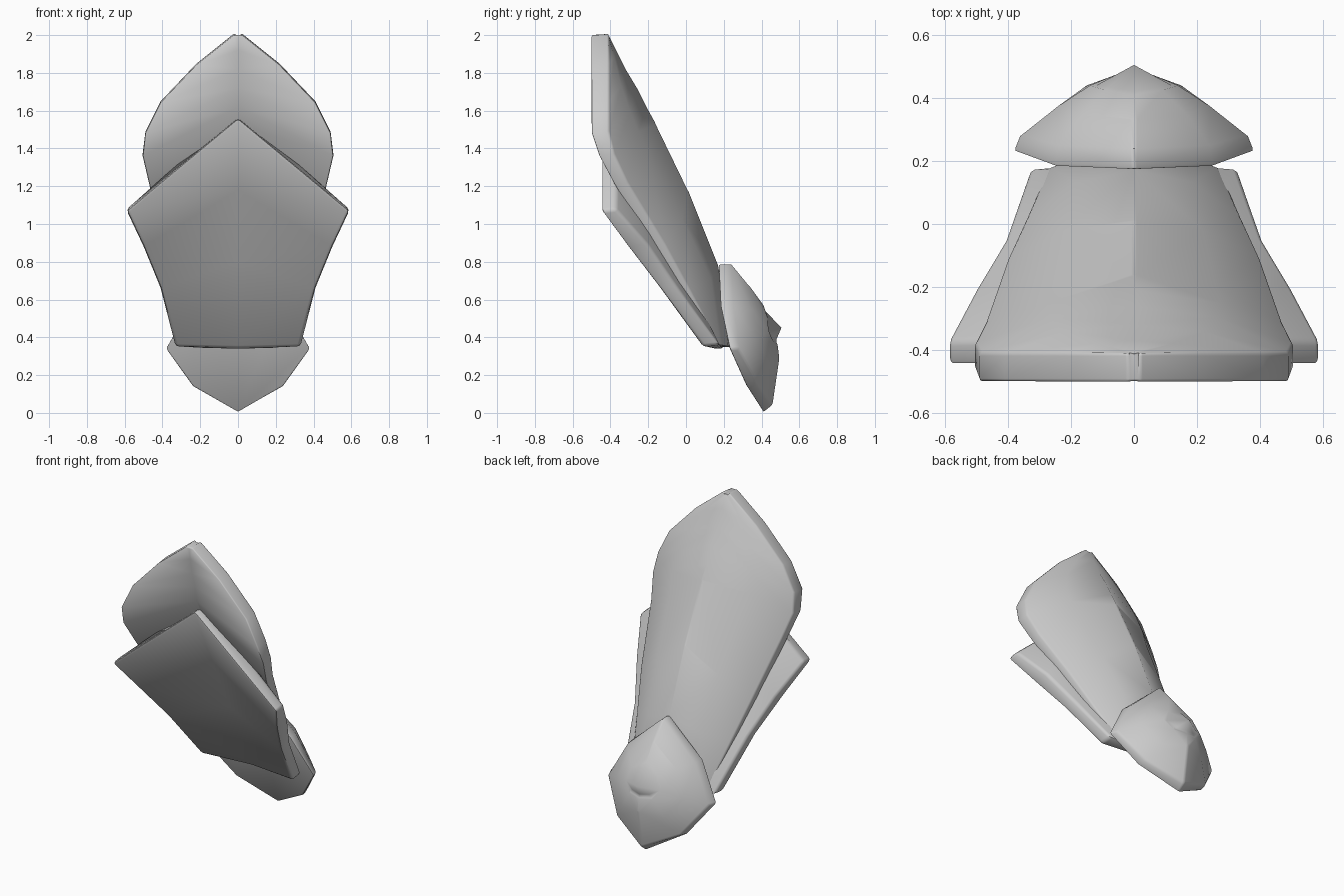
import bpy
import bmesh
import math

old = bpy.data.objects.get("Cube")
if old:
    bpy.data.objects.remove(old, do_unlink=True)

# Single plain material
GREY = (0.6, 0.6, 0.6, 1)
mat = bpy.data.materials.new("plain_grey")
mat.use_nodes = True
mat.diffuse_color = GREY
mat.node_tree.nodes["Principled BSDF"].inputs["Base Color"].default_value = GREY


def loft(name, rows, bevel, close_start=True, close_end=True):
    """Skin rows of half-section points, mirror them across x and soften the edges."""
    bm = bmesh.new()
    grid = [[bm.verts.new(p) for p in row] for row in rows]
    for a, b in zip(grid, grid[1:]):
        for i in range(len(a) - 1):
            bm.faces.new((a[i], a[i + 1], b[i + 1], b[i]))
    if close_start:
        bm.faces.new(grid[0])
    if close_end:
        bm.faces.new(grid[-1])
    bmesh.ops.remove_doubles(bm, verts=bm.verts, dist=0.0005)
    bmesh.ops.recalc_face_normals(bm, faces=bm.faces)
    # Outward direction check on the face furthest back
    rear = max(bm.faces, key=lambda f: f.calc_center_median().y)
    if rear.normal.y < 0:
        bmesh.ops.reverse_faces(bm, faces=bm.faces)
    mesh = bpy.data.meshes.new(name)
    bm.to_mesh(mesh)
    bm.free()
    mesh.materials.append(mat)
    obj = bpy.data.objects.new(name, mesh)
    bpy.context.collection.objects.link(obj)
    mirror = obj.modifiers.new("mirror", 'MIRROR')
    mirror.merge_threshold = 0.001
    soft = obj.modifiers.new("soft_edges", 'BEVEL')
    soft.width = bevel
    soft.segments = 2
    soft.limit_method = 'ANGLE'
    soft.angle_limit = math.radians(42)
    bpy.ops.object.select_all(action='DESELECT')
    obj.select_set(True)
    bpy.context.view_layer.objects.active = obj
    bpy.ops.object.modifier_apply(modifier="mirror")
    bpy.ops.object.modifier_apply(modifier="soft_edges")
    bpy.ops.object.shade_smooth_by_angle(angle=math.radians(48))
    return obj


def section(xe, ze, edge_front, edge_back, zc, mid_front, mid_back, bulge=0.75):
    """Half section: centre front, rim front, rim back, rounded flank, centre back."""
    return [(0, mid_front, zc),
            (xe, edge_front, ze),
            (xe, edge_back, ze + 0.01),
            (xe * 0.55, edge_back + (mid_back - edge_back) * bulge, ze + (zc - ze) * 0.5),
            (0, mid_back, zc)]


# Tall rear shell with a pointed, leaf-shaped head
loft("upper_shell", [section(*r) for r in (
    (0.27, 0.35, 0.14, 0.18, 0.35, 0.16, 0.24),
    (0.34, 0.64, -0.04, 0.02, 0.78, 0.08, 0.17),
    (0.40, 0.88, -0.18, -0.11, 1.18, -0.10, 0.01),
    (0.47, 1.21, -0.38, -0.31, 1.53, -0.38, -0.16),
    (0.505, 1.36, -0.46, -0.38, 1.62, -0.42, -0.21),
    (0.49, 1.48, -0.50, -0.41, 1.72, -0.44, -0.26),
    (0.41, 1.64, -0.50, -0.41, 1.82, -0.47, -0.32),
    (0.22, 1.84, -0.50, -0.41, 1.92, -0.49, -0.37),
    (0.02, 2.00, -0.50, -0.41, 2.00, -0.50, -0.41),
)], 0.022)

# Front plate with a chevron top, hollowed towards its centre line
loft("front_plate", [section(*r, bulge=0.6) for r in (
    (0.33, 0.35, 0.09, 0.18, 0.34, 0.14, 0.20),
    (0.41, 0.66, -0.14, -0.05, 0.80, -0.08, 0.03),
    (0.50, 0.88, -0.31, -0.20, 1.18, -0.27, -0.16),
    (0.59, 1.07, -0.45, -0.37, 1.56, -0.45, -0.36),
)], 0.018)

# Pointed lower cap: front rim, back rim, faceted dome, inset collar and spike
cap_rings = (
    ((0, 0.17, 0.79), (0.25, 0.18, 0.57), (0.385, 0.23, 0.34), (0.24, 0.32, 0.14), (0, 0.41, 0.0)),
    ((0, 0.24, 0.79), (0.24, 0.25, 0.57), (0.365, 0.28, 0.34), (0.23, 0.38, 0.15), (0, 0.46, 0.04)),
    ((0, 0.33, 0.68), (0.17, 0.345, 0.55), (0.24, 0.375, 0.39), (0.15, 0.44, 0.26), (0, 0.495, 0.28)),
    ((0, 0.41, 0.57), (0.09, 0.425, 0.52), (0.14, 0.44, 0.43), (0.08, 0.465, 0.37), (0, 0.485, 0.36)),
    ((0, 0.42, 0.54), (0.08, 0.435, 0.50), (0.12, 0.44, 0.43), (0.07, 0.46, 0.39), (0, 0.475, 0.38)),
)
spike = [(0, 0.505, 0.45)] * 5
loft("lower_cap", list(cap_rings) + [spike], 0.012, close_end=False)
